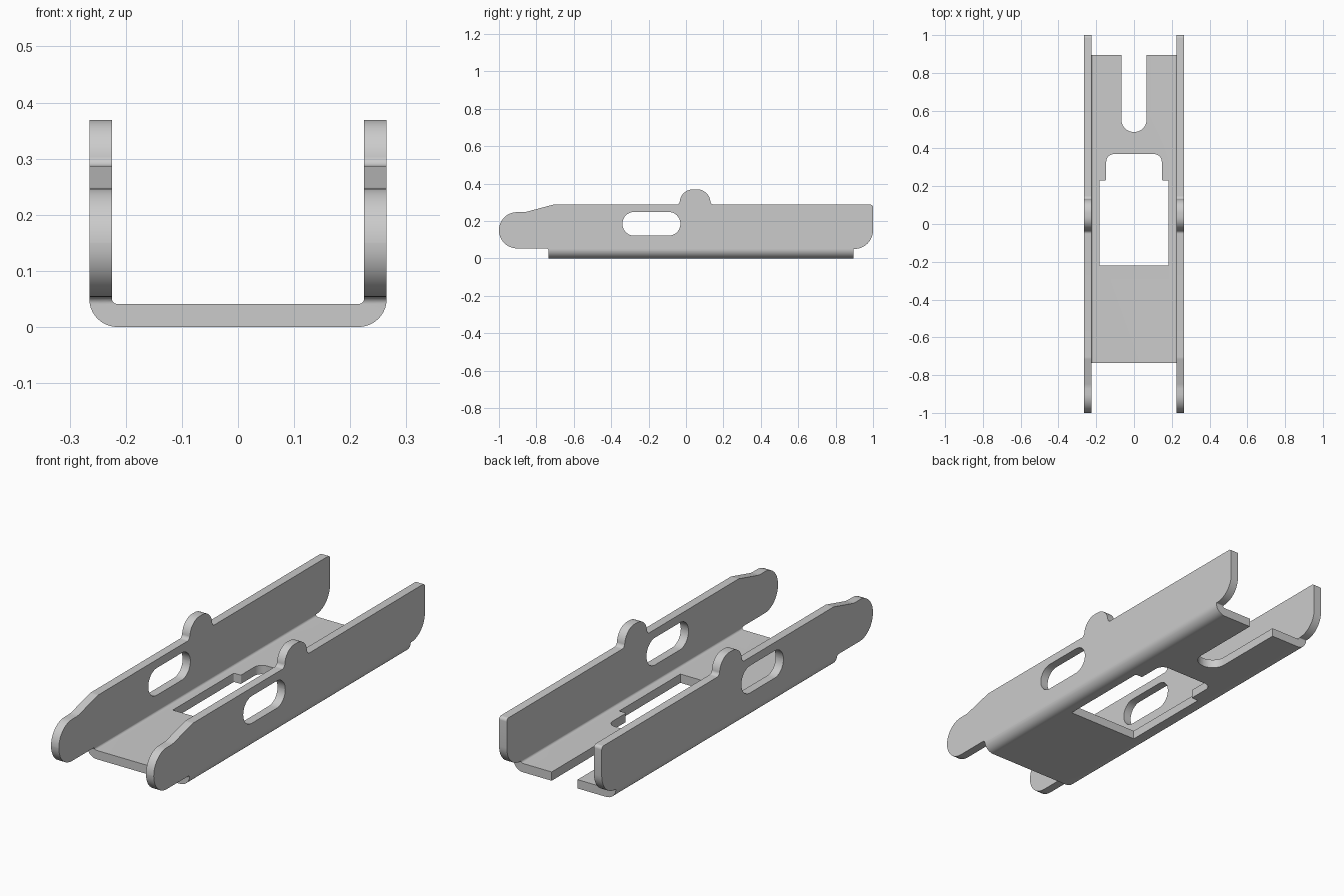
import bpy, bmesh, math
from mathutils import Vector

if "Cube" in bpy.data.objects:
    bpy.data.objects.remove(bpy.data.objects["Cube"])


def rounded(corners, steps=10):
    """Polygon from (u, v, fillet radius) corners."""
    out, n = [], len(corners)
    for i, (u, v, r) in enumerate(corners):
        p = Vector((u, v))
        if r == 0:
            out.append(p)
            continue
        a = (Vector(corners[i - 1][:2]) - p).normalized()
        b = (Vector(corners[(i + 1) % n][:2]) - p).normalized()
        half = a.angle(b) / 2
        c = p + (a + b).normalized() * (r / math.sin(half))
        s = p + a * (r / math.tan(half)) - c
        e = p + b * (r / math.tan(half)) - c
        sweep = s.angle(e)
        for k in range(steps + 1):
            t = k / steps
            d = (s * math.sin((1 - t) * sweep) + e * math.sin(t * sweep)) / math.sin(sweep)
            out.append(c + d)
    return out


def prism(name, corners, axis, lo, hi):
    """Extrude a rounded polygon along x, y or z."""
    place = {'x': lambda u, v, w: (w, u, v),
             'y': lambda u, v, w: (u, w, v),
             'z': lambda u, v, w: (u, v, w)}[axis]
    pts = rounded(corners)
    bm = bmesh.new()
    rings = [[bm.verts.new(place(p.x, p.y, w)) for p in pts] for w in (lo, hi)]
    for ring in rings:
        bm.faces.new(ring)
    for i in range(len(pts)):
        j = (i + 1) % len(pts)
        bm.faces.new((rings[0][i], rings[0][j], rings[1][j], rings[1][i]))
    bmesh.ops.recalc_face_normals(bm, faces=bm.faces)
    mesh = bpy.data.meshes.new(name)
    bm.to_mesh(mesh)
    bm.free()
    ob = bpy.data.objects.new(name, mesh)
    bpy.context.collection.objects.link(ob)
    return ob


def cut(target, tool, operation):
    tool.hide_render = True
    mod = target.modifiers.new(tool.name, 'BOOLEAN')
    mod.object, mod.operation, mod.solver = tool, operation, 'EXACT'
    bpy.context.view_layer.objects.active = target
    bpy.ops.object.modifier_apply(modifier=mod.name)
    bpy.data.objects.remove(tool)


# Bent sheet: U section running the full length
bracket = prism("channel_bracket", [
    (-0.265, 0, 0.05), (0.265, 0, 0.05), (0.265, 0.45, 0), (0.225, 0.45, 0),
    (0.225, 0.041, 0.01), (-0.225, 0.041, 0.01), (-0.225, 0.45, 0), (-0.265, 0.45, 0)],
    'y', -1.1, 1.1)

# Side outline with rounded nose, ramp, top tab and rear corner
outline = prism("side_outline", [
    (-0.735, -0.1, 0), (-0.735, 0.053, 0.012), (-1, 0.053, 0.0965), (-1, 0.247, 0.0965),
    (-0.86, 0.247, 0.1), (-0.71, 0.287, 0.05),
    (-0.034, 0.287, 0.018), (-0.034, 0.369, 0.072), (0.131, 0.369, 0.072), (0.131, 0.287, 0.018),
    (1, 0.287, 0.015), (1, 0.05, 0.1), (0.895, 0.05, 0.004), (0.895, -0.1, 0)],
    'x', -0.4, 0.4)
cut(bracket, outline, 'INTERSECT')

# Slots through both walls
cut(bracket, prism("wall_slot", [
    (-0.34, 0.121, 0.063), (-0.03, 0.121, 0.063), (-0.03, 0.248, 0.063), (-0.34, 0.248, 0.063)],
    'x', -0.4, 0.4), 'DIFFERENCE')

# Stepped window in the floor
cut(bracket, prism("floor_window", [
    (-0.183, -0.22, 0), (0.183, -0.22, 0), (0.183, 0.231, 0.005), (0.147, 0.231, 0.005),
    (0.147, 0.37, 0.04), (-0.147, 0.37, 0.04), (-0.147, 0.231, 0.005), (-0.183, 0.231, 0.005)],
    'z', -0.1, 0.1), 'DIFFERENCE')

# Open slot at the rear of the floor
cut(bracket, prism("floor_slot", [
    (-0.067, 0.487, 0.066), (0.067, 0.487, 0.066), (0.067, 1.2, 0), (-0.067, 1.2, 0)],
    'z', -0.1, 0.1), 'DIFFERENCE')

bpy.ops.object.select_all(action='DESELECT')
bracket.select_set(True)
bpy.context.view_layer.objects.active = bracket
bpy.ops.object.shade_smooth_by_angle(angle=math.radians(30))
